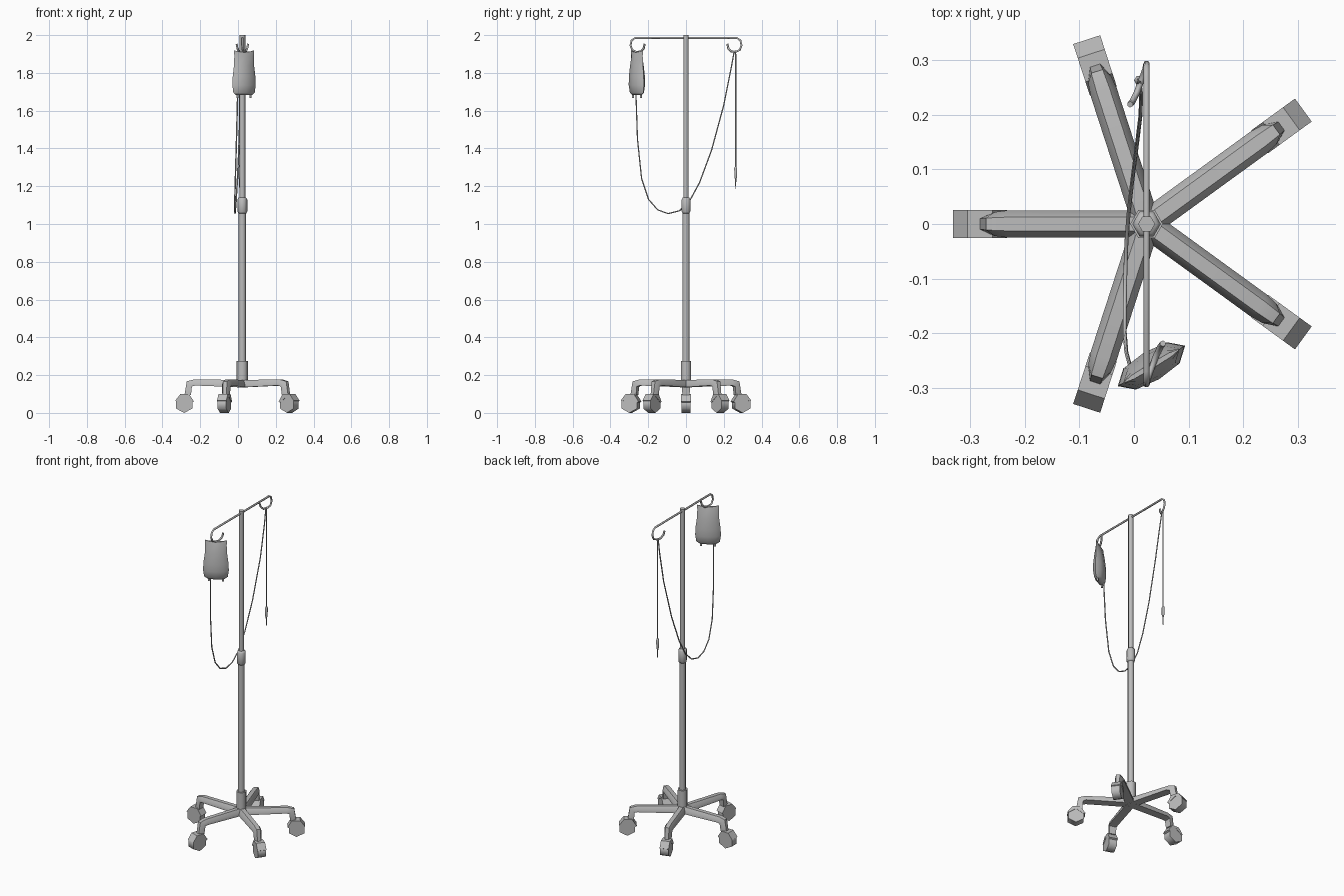
import bpy, bmesh
from math import sin, cos, pi, radians
from mathutils import Matrix, Vector

if "Cube" in bpy.data.objects:
    bpy.data.objects.remove(bpy.data.objects["Cube"], do_unlink=True)

grey = bpy.data.materials.new("medium grey")
grey.use_nodes = True
grey.diffuse_color = (0.5, 0.5, 0.5, 1)
grey.node_tree.nodes["Principled BSDF"].inputs["Base Color"].default_value = (0.5, 0.5, 0.5, 1)

POLE_X = 0.023
CENTRE = Matrix.Translation((POLE_X, 0, 0))


def finish(name, bm, matrix=Matrix(), angle=40):
    bmesh.ops.recalc_face_normals(bm, faces=bm.faces)
    mesh = bpy.data.meshes.new(name)
    bm.to_mesh(mesh)
    bm.free()
    mesh.transform(matrix)
    mesh.materials.append(grey)
    ob = bpy.data.objects.new(name, mesh)
    bpy.context.collection.objects.link(ob)
    bpy.ops.object.select_all(action="DESELECT")
    ob.select_set(True)
    bpy.context.view_layer.objects.active = ob
    bpy.ops.object.shade_smooth_by_angle(angle=radians(angle))
    return ob


def loft(name, rings, matrix=Matrix(), angle=40):
    """Skin a list of equal-length closed rings and cap both ends."""
    bm = bmesh.new()
    loops = [[bm.verts.new(p) for p in ring] for ring in rings]
    n = len(loops[0])
    for a, b in zip(loops, loops[1:]):
        for i in range(n):
            j = (i + 1) % n
            bm.faces.new((a[i], a[j], b[j], b[i]))
    bm.faces.new(loops[0])
    bm.faces.new(loops[-1])
    return finish(name, bm, matrix, angle)


def turned(name, x, y, profile, sides=6, angle=65):
    """Upright round part from (radius, height) pairs."""
    rings = [[(x + r * cos(2 * pi * i / sides), y + r * sin(2 * pi * i / sides), z)
              for i in range(sides)] for r, z in profile]
    return loft(name, rings, angle=angle)


def tube(name, points, radius, matrix=Matrix(), sides=6):
    """Sweep a round section along a path."""
    pts = [Vector(p) for p in points]
    rings = []
    side = Vector((1, 0, 0))
    for i, p in enumerate(pts):
        t = (pts[min(i + 1, len(pts) - 1)] - pts[max(i - 1, 0)]).normalized()
        side = (side - t * side.dot(t)).normalized()
        up = t.cross(side)
        rings.append([p + radius * (side * cos(2 * pi * k / sides) + up * sin(2 * pi * k / sides))
                      for k in range(sides)])
    return loft(name, rings, matrix, 65)


# Pole: base socket, lower tube, clamp collar, upper tube
turned("base_socket", POLE_X, 0, [(0.03, 0.14), (0.03, 0.275)])
turned("lower_pole", POLE_X, 0, [(0.02, 0.15), (0.02, 1.10)])
turned("height_collar", POLE_X, 0, [(0.02, 1.055), (0.026, 1.065), (0.026, 1.13), (0.02, 1.14)])
turned("upper_pole", POLE_X, 0, [(0.0155, 1.1), (0.0155, 2.0)])

# Five legs, each with a caster
SECTION = [(-1, 0), (-1, 0.4), (-0.5, 1), (0.5, 1), (1, 0.4), (1, 0)]
STATIONS = [  # inner radius, inner height, offset out, offset up, half width
    (0.0, 0.135, 0, 0.04, 0.025),
    (0.25, 0.145, 0.008, 0.031, 0.025),
    (0.267, 0.14, 0.027, 0.027, 0.022),
    (0.272, 0.095, 0.034, 0.0, 0.019)]
HOOD = [(-0.052, 0.06), (-0.026, 0.1), (0.02, 0.1), (0.047, 0.065),
        (0.04, 0.06), (0.0, 0.086), (-0.043, 0.055)]
for k in range(5):
    spin = CENTRE @ Matrix.Rotation(pi + k * 2 * pi / 5, 4, "Z")
    loft(f"leg_{k + 1}", [[(r + n * dr, w * hw, z + n * dz) for w, n in SECTION]
                          for r, z, dr, dz, hw in STATIONS], spin, 50)
    wheel_ring = [(0.05 * sin(i * pi / 3), 0.046 * cos(i * pi / 3)) for i in range(6)]
    loft(f"caster_wheel_{k + 1}", [[(0.308 + a, y, 0.046 + b) for a, b in wheel_ring]
                                   for y in (-0.024, 0.024)], spin, 65)
    loft(f"caster_hood_{k + 1}", [[(0.308 + a, y, z) for a, z in HOOD]
                                  for y in (-0.026, 0.026)], spin, 50)

# Crossbar, with a hook turned sideways at each end
half = [(0, 0, 1.985), (0, 0.27, 1.985), (0, 0.288, 1.972), (0, 0.294, 1.945),
        (-0.002, 0.284, 1.921), (-0.01, 0.262, 1.911), (-0.018, 0.24, 1.913),
        (-0.026, 0.224, 1.93), (-0.03, 0.219, 1.953)]
for name, turn in (("back_hook_bar", 0), ("front_hook_bar", pi)):
    tube(name, half, 0.0058, CENTRE @ Matrix.Rotation(turn, 4, "Z"))

# Fluid bag: flat at the top, bulging towards the bottom
bag_place = Matrix.Translation((0.032, -0.26, 0)) @ Matrix.Rotation(radians(31), 4, "Z")
BAG = [(0.05, 0.012, 1.683), (0.066, 0.022, 1.695), (0.072, 0.028, 1.735), (0.07, 0.028, 1.78),
       (0.062, 0.022, 1.84), (0.06, 0.012, 1.89), (0.062, 0.005, 1.92)]
OUTLINE = [(-1, 0), (-0.65, -0.8), (0, -1), (0.65, -0.8),
           (1, 0), (0.65, 0.8), (0, 1), (-0.65, 0.8)]
loft("fluid_bag", [[(u * w, v * t, z - (0.012 * (1 - u * u) if z > 1.9 else 0))
                    for u, v in OUTLINE] for w, t, z in BAG], bag_place, 60)
for name, u in (("outlet_port", -0.04), ("filling_port", 0.04)):
    p = bag_place @ Vector((u, 0, 0))
    turned(name, p.x, p.y, [(0.006, 1.668), (0.006, 1.7)])

# Drip line: sags from the bag, over the rear hook, then hangs straight
line = [(-0.002, -0.265, 1.69), (-0.008, -0.257, 1.45), (-0.014, -0.235, 1.24),
        (-0.017, -0.198, 1.13), (-0.017, -0.15, 1.075), (-0.016, -0.095, 1.055),
        (-0.014, -0.035, 1.07), (-0.01, 0.018, 1.12), (-0.004, 0.072, 1.22),
        (0.004, 0.135, 1.39), (0.012, 0.2, 1.63), (0.013, 0.238, 1.82),
        (0.011, 0.254, 1.908), (0.01, 0.259, 1.918), (0.009, 0.263, 1.9), (0.009, 0.263, 1.29)]
tube("drip_line", line, 0.0036)
turned("line_connector", 0.009, 0.263,
       [(0.004, 1.305), (0.009, 1.295), (0.008, 1.25), (0.004, 1.235), (0.002, 1.185)])
